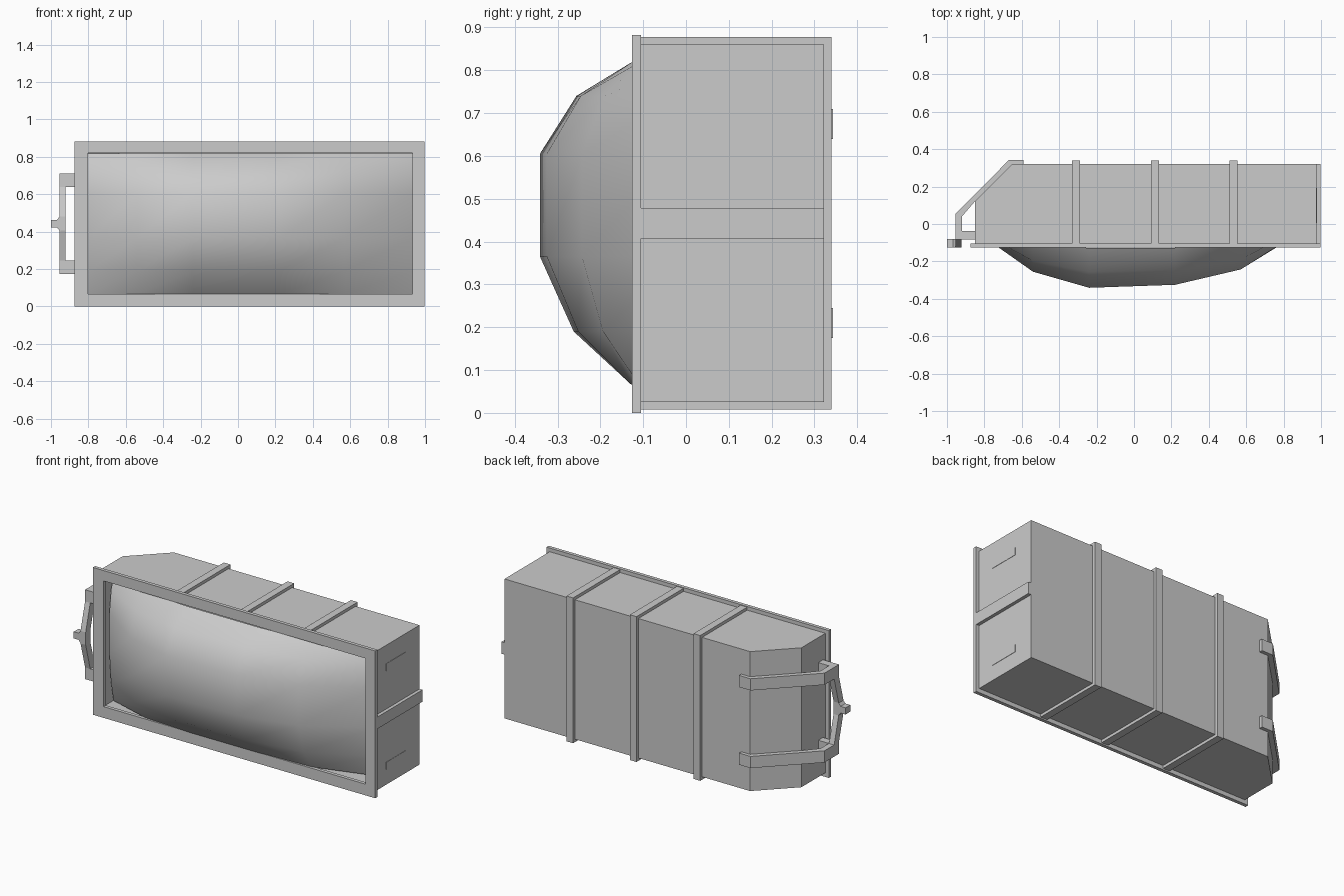
import bpy, bmesh

if "Cube" in bpy.data.objects:
    bpy.data.objects.remove(bpy.data.objects["Cube"])


def finish(name, bm):
    bmesh.ops.recalc_face_normals(bm, faces=bm.faces)
    me = bpy.data.meshes.new(name)
    bm.to_mesh(me)
    bm.free()
    ob = bpy.data.objects.new(name, me)
    bpy.context.collection.objects.link(ob)
    return ob


def prism(name, pts, axis, lo, hi, open_front=False):
    """Extrude a 2D outline along x, y or z (points use the other two axes in order)."""
    bm = bmesh.new()
    rings = []
    for h in (lo, hi):
        ring = []
        for p in pts:
            co = list(p)
            co.insert("xyz".index(axis), h)
            ring.append(bm.verts.new(co))
        rings.append(ring)
        bm.faces.new(ring)
    n = len(pts)
    for i in range(n):
        j = (i + 1) % n
        bm.faces.new((rings[0][i], rings[0][j], rings[1][j], rings[1][i]))
    bmesh.ops.recalc_face_normals(bm, faces=bm.faces)
    if open_front:
        bmesh.ops.delete(bm, geom=[f for f in bm.faces if f.normal.y < -0.9], context='FACES')
        me_ob = finish_raw(name, bm)
        return me_ob
    return finish(name, bm)


def finish_raw(name, bm):
    me = bpy.data.meshes.new(name)
    bm.to_mesh(me)
    bm.free()
    ob = bpy.data.objects.new(name, me)
    bpy.context.collection.objects.link(ob)
    return ob


def box(name, x, y, z):
    return prism(name, [(x[0], y[0]), (x[1], y[0]), (x[1], y[1]), (x[0], y[1])], "z", *z)


# Container shell, open at the front, chamfered on the hitch end
shell = prism("container_shell",
              [(-0.85, -0.105), (0.977, -0.105), (0.977, 0.322), (-0.65, 0.322), (-0.85, 0.122)],
              "z", 0.025, 0.86, open_front=True)
sol = shell.modifiers.new("walls", 'SOLIDIFY')
sol.thickness = 0.044
sol.offset = -1

# Flat rim around the opening
bm = bmesh.new()
outer = [(-0.873, 0), (0.997, 0), (0.997, 0.882), (-0.873, 0.882)]
inner = [(-0.802, 0.067), (0.932, 0.067), (0.932, 0.82), (-0.802, 0.82)]
loops = [[[bm.verts.new((x, y, z)) for x, z in pts] for pts in (outer, inner)]
         for y in (-0.126, -0.105)]
for i in range(4):
    j = (i + 1) % 4
    for o, n in loops:
        bm.faces.new((o[i], o[j], n[j], n[i]))
    for k in range(2):
        a, b = loops[0][k], loops[1][k]
        bm.faces.new((a[i], a[j], b[j], b[i]))
finish("opening_rim", bm)

# U-shaped ribs wrapped around the shell
for i, x in enumerate((-0.31, 0.112, 0.532)):
    prism(f"rib_{i}",
          [(-0.105, 0.008), (0.34, 0.008), (0.34, 0.878), (-0.105, 0.878),
           (-0.105, 0.86), (0.322, 0.86), (0.322, 0.025), (-0.105, 0.025)],
          "x", x - 0.022, x + 0.022)

# End band and flush slot plates
box("end_band", (0.977, 0.997), (-0.105, 0.322), (0.407, 0.478))
for i, z in enumerate((0.116, 0.706)):
    box(f"slot_plate_{i}", (0.97, 0.979), (0.006, 0.192), (z, z + 0.044))

# Bulging load: loose grid whose height blends from the edge to the crown
xs = (-0.803, -0.54, -0.24, 0.22, 0.57, 0.933)
edge = (-0.03, -0.11, -0.128, -0.127, -0.11, 0.0)
crown = (-0.07, -0.255, -0.341, -0.325, -0.243, -0.02)
rows = ((0.066, 0), (0.19, 0.63), (0.365, 1), (0.605, 1), (0.74, 0.6), (0.818, 0))
bm = bmesh.new()
grid = [[bm.verts.new((x, e + (c - e) * t, z)) for x, e, c in zip(xs, edge, crown)]
        for z, t in rows]
for r in range(5):
    for c in range(5):
        bm.faces.new((grid[r][c], grid[r][c + 1], grid[r + 1][c + 1], grid[r + 1][c]))
for f in bm.faces:
    f.smooth = True
    if f.normal.y > 0:
        f.normal_flip()
finish_raw("load", bm)

# Hitch arms hugging the chamfer
for i, z in enumerate((0.175, 0.64)):
    prism(f"hitch_arm_{i}",
          [(-0.592, 0.322), (-0.592, 0.343), (-0.668, 0.343), (-0.955, 0.053),
           (-0.955, -0.083), (-0.85, -0.083), (-0.85, -0.038), (-0.92, -0.038),
           (-0.92, 0.04), (-0.85, 0.122), (-0.65, 0.322)],
          "z", z, z + 0.07)

# Bent drawbar joining the arms
prism("drawbar",
      [(-0.083, 0.175), (-0.083, 0.245), (-0.126, 0.405), (-0.126, 0.48), (-0.083, 0.64),
       (-0.083, 0.71), (-0.038, 0.71), (-0.038, 0.64), (-0.081, 0.48), (-0.081, 0.405),
       (-0.038, 0.245), (-0.038, 0.175)],
      "x", -0.955, -0.921)

# Coupling nub
prism("coupling_nub",
      [(-0.95, 0.4), (-0.95, 0.485), (-0.968, 0.463), (-1.0, 0.463), (-1.0, 0.423),
       (-0.968, 0.423)],
      "y", -0.126, -0.081)
